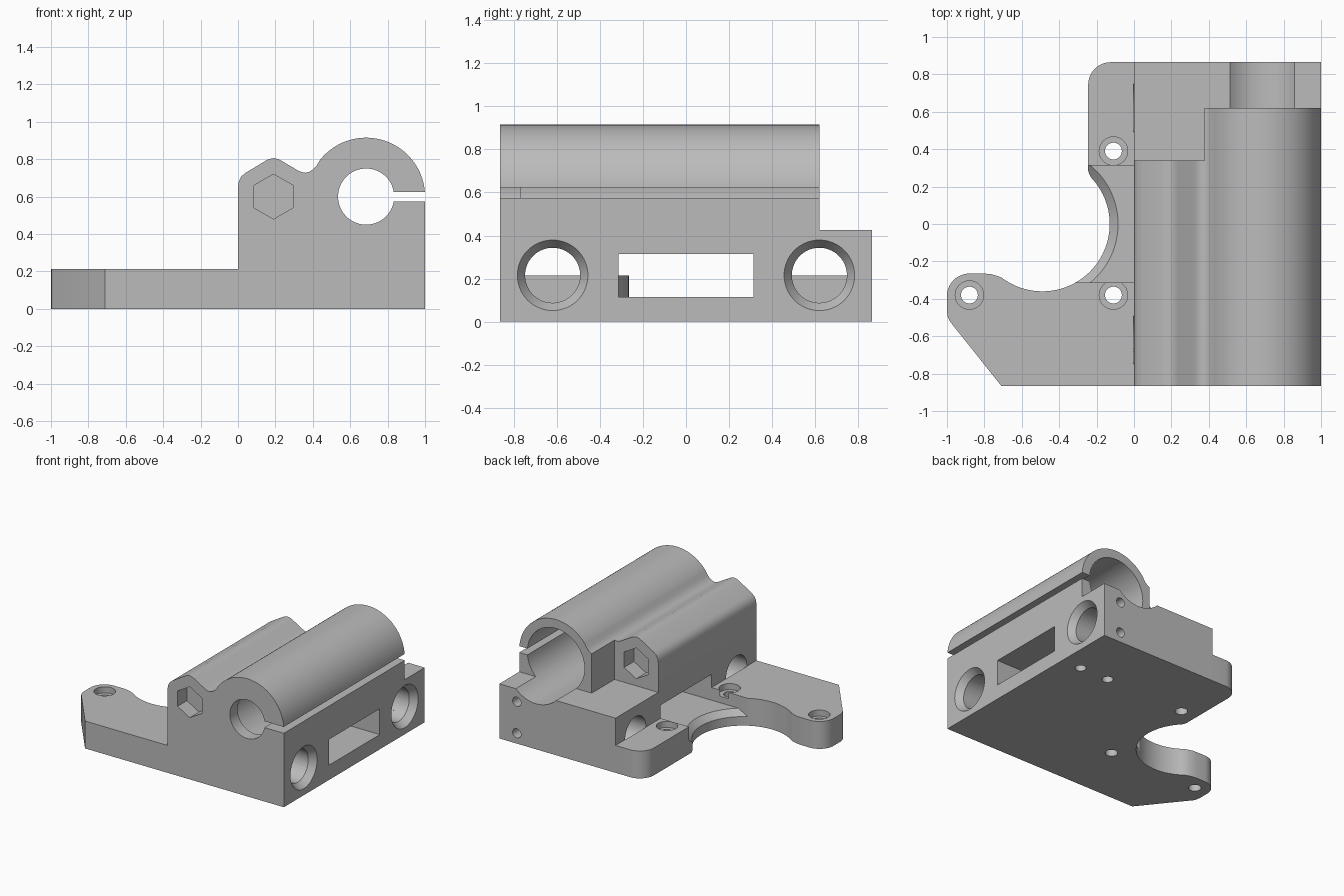
import bpy, bmesh, math
from mathutils import Vector

if "Cube" in bpy.data.objects:
    bpy.data.objects.remove(bpy.data.objects["Cube"])

grey = bpy.data.materials.new("mid_grey")
grey.diffuse_color = (0.5, 0.5, 0.5, 1)
grey.use_nodes = True
grey.node_tree.nodes["Principled BSDF"].inputs["Base Color"].default_value = grey.diffuse_color


def arc(cx, cy, r, a0, a1, n=24):
    return [(cx + r * math.cos(math.radians(a0 + (a1 - a0) * i / n)),
             cy + r * math.sin(math.radians(a0 + (a1 - a0) * i / n))) for i in range(n + 1)]


def circle(cx, cy, r, n=64):
    return arc(cx, cy, r, 0, 360, n)[:-1]


def rect(u0, u1, v0, v1):
    return [(u0, v0), (u1, v0), (u1, v1), (u0, v1)]


def prism(name, pts, axis, a, b, end_pts=None):
    """Extrude a 2D outline along an axis, optionally lofting to a second outline."""
    place = {'x': lambda u, v, t: Vector((t, u, v)),
             'y': lambda u, v, t: Vector((u, t, v)),
             'z': lambda u, v, t: Vector((u, v, t))}[axis]
    bm = bmesh.new()
    low = [bm.verts.new(place(u, v, a)) for u, v in pts]
    high = [bm.verts.new(place(u, v, b)) for u, v in (end_pts or pts)]
    bm.faces.new(low)
    bm.faces.new(high)
    n = len(low)
    for i in range(n):
        bm.faces.new((low[i], low[(i + 1) % n], high[(i + 1) % n], high[i]))
    bmesh.ops.recalc_face_normals(bm, faces=bm.faces)
    me = bpy.data.meshes.new(name)
    bm.to_mesh(me)
    bm.free()
    me.materials.append(grey)
    ob = bpy.data.objects.new(name, me)
    bpy.context.collection.objects.link(ob)
    return ob


def combine(target, tool, mode='DIFFERENCE'):
    """Apply a boolean and discard the tool."""
    bpy.context.view_layer.objects.active = target
    mod = target.modifiers.new("cut", 'BOOLEAN')
    mod.operation, mod.object, mod.solver = mode, tool, 'EXACT'
    bpy.ops.object.modifier_apply(modifier=mod.name)
    bpy.data.objects.remove(tool)


def cut(pts, axis, a, b, end_pts=None):
    combine(body, prism("cutter", pts, axis, a, b, end_pts))


# Main block: nut hump, fillet valley and round bearing holder in one profile
BX, BZ = 0.685, 0.6
profile = [(0, 0), (1, 0)] + arc(BX, BZ, 0.315, 0, 142, 40)
profile += [(.42, .765), (.40, .745), (.38, .732), (.36, .727), (.34, .731), (.32, .74),
            (.235, .79), (.215, .80), (.19, .806), (.165, .80), (.145, .79),
            (.04, .727), (.018, .708), (.005, .683), (0, .655)]
body = prism("carriage_body", profile, 'y', -0.865, 0.865)

# Lowered rear deck and the shorter nut hump
cut(rect(-.1, 1.1, .425, 1.1), 'y', 0.62, 1)
cut(rect(-.1, .377, .425, 1.1), 'y', 0.34, 1)

# Side plate with lug, motor recess and rounded corners
CX, CR = -0.49, 0.36
plate = [(.1, -.865), (-.71, -.865), (-.985, -.52), (-.996, -.495), (-1, -.465)]
plate += arc(-.88, -.385, .12, 180, 90, 12)
plate += [(-.80, -.265), (-.765, -.268), (-.73, -.278)]
plate += arc(CX, 0, CR, 233, 404, 48)
plate += [(-.238, .265), (-.245, .285)]
plate += arc(-.125, .745, .12, 180, 90, 12) + [(.1, .865)]
combine(body, prism("plate", plate, 'z', 0, 0.213), 'UNION')

# Belt slot through the block, continuing as a recess in the plate
cut(rect(-.313, .313, .115, .315), 'x', -0.6, 1.1)
# Chamfer round the recess opening
cone = prism("cone", circle(CX, 0, .345, 96), 'z', .055, .125, circle(CX, 0, .415, 96))
combine(cone, prism("clip", rect(-.6, .2, -.313, .313), 'z', 0, .3), 'INTERSECT')
combine(body, cone)

# Bearing bore, smaller front hole and clamping gap
cut(circle(BX, BZ, .15), 'y', -1, -0.7)
cut(circle(BX, BZ, .246), 'y', -0.77, 1)
cut(rect(.78, 1.1, .575, .624), 'y', -1, 0.63)

# Rod bores with flared mouths
for y in (-.62, .62):
    cut(circle(y, .215, .128), 'x', -0.002, 1.1)
    cut(circle(y, .215, .122), 'x', .94, 1.01, circle(y, .215, .171))

# Hexagonal nut pockets at both ends of the hump
hexagon = arc(.19, .6, .12, 30, 390, 6)[:-1]
cut(hexagon, 'y', -1, -0.75)
cut(hexagon, 'y', 0.22, 0.5)

# Counterbored plate screw holes
for x, y in ((-.88, -.38), (-.11, -.38), (-.11, .39)):
    cut(circle(x, y, .045, 32), 'z', -.1, .3)
    cut(circle(x, y, .076, 32), 'z', .165, .3)

# Small blind holes underneath and on the rear face
for x in (.58, .83):
    cut(circle(x, .40, .04, 24), 'z', -.1, .2)
for z in (.08, .325):
    cut(circle(.85, z, .036, 24), 'y', .7, 1)

bpy.ops.object.select_all(action='DESELECT')
body.select_set(True)
bpy.context.view_layer.objects.active = body
bpy.ops.object.shade_smooth_by_angle(angle=math.radians(28))
